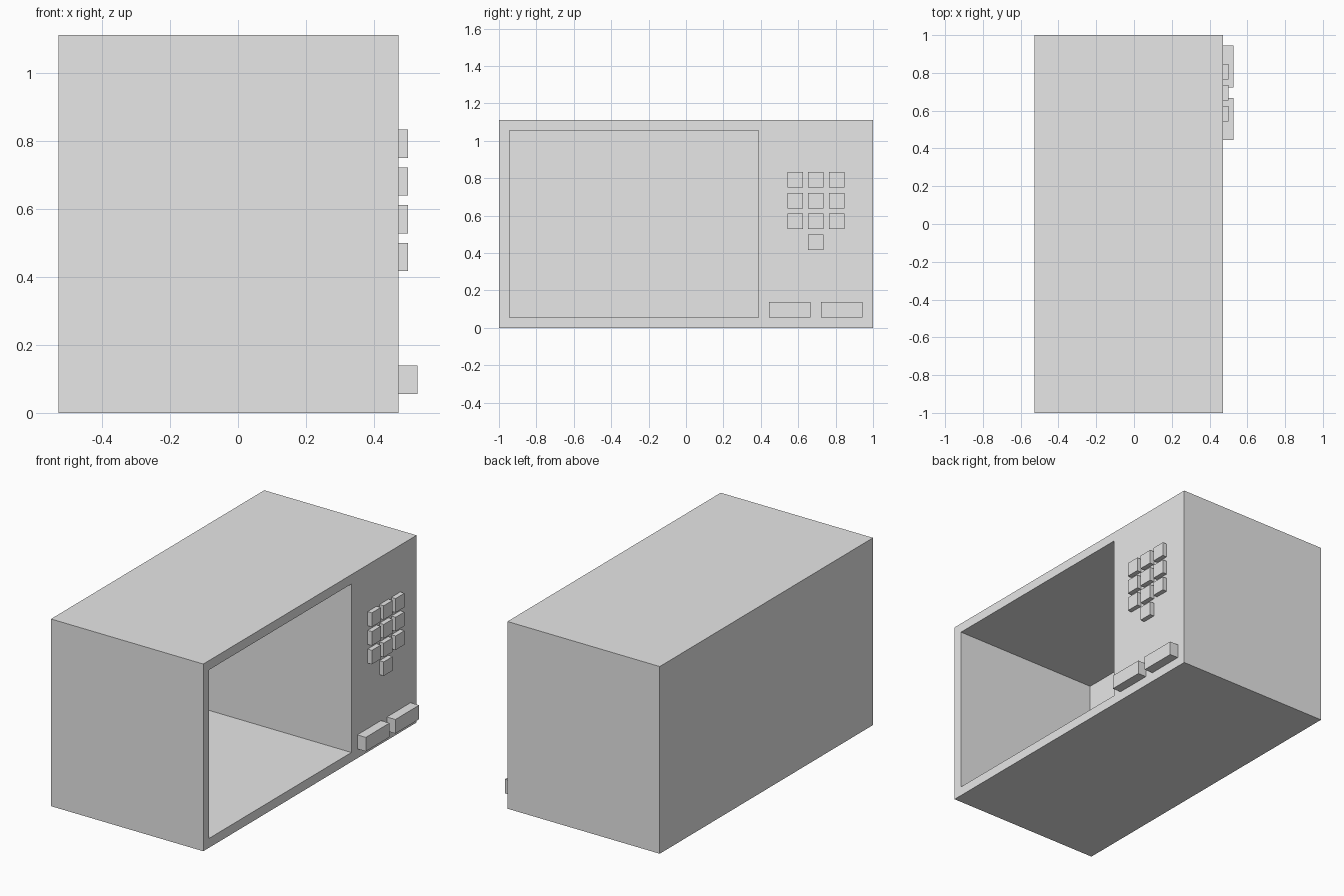
import bpy

if "Cube" in bpy.data.objects:
    bpy.data.objects.remove(bpy.data.objects["Cube"])

U = 1 / 36            # base module: half a wall thickness
FRONT = 17 * U        # x of the control face

grey = bpy.data.materials.new("light_grey")
grey.diffuse_color = (0.8, 0.8, 0.8, 1)
grey.use_nodes = True
grey.node_tree.nodes["Principled BSDF"].inputs["Base Color"].default_value = grey.diffuse_color


def box(name, x, y, z):
    """Axis-aligned box from (min, max) ranges."""
    lo, hi = zip(x, y, z)
    bpy.ops.mesh.primitive_cube_add(size=1)
    ob = bpy.context.object
    ob.name = name
    for v in ob.data.vertices:
        v.co = [a if c < 0 else b for c, a, b in zip(v.co, lo, hi)]
    ob.data.materials.append(grey)
    return ob


# Oven body with an open cooking cavity
body = box("oven_body", (-19 * U, FRONT), (-1, 1), (0, 40 * U))
cutter = box("cavity_cutter", (-17 * U, FRONT + 0.1), (-34 * U, 14 * U), (2 * U, 38 * U))
cut = body.modifiers.new("cavity", 'BOOLEAN')
cut.operation = 'DIFFERENCE'
cut.solver = 'EXACT'
cut.object = cutter
bpy.context.view_layer.objects.active = body
bpy.ops.object.modifier_apply(modifier=cut.name)
bpy.data.objects.remove(cutter, do_unlink=True)

# Keypad: three rows of three keys plus one centred below
keys = [(c, r) for r in range(3) for c in range(3)] + [(1, 3)]
for c, r in keys:
    y, z = (19.5 + 4 * c) * U, (27 - 4 * r) * U
    box("keypad_button", (FRONT, FRONT + U), (y, y + 3 * U), (z, z + 3 * U))

# Two wide buttons along the bottom of the panel
for name, y in (("left_wide_button", 16 * U), ("right_wide_button", 26 * U)):
    box(name, (FRONT, FRONT + 2 * U), (y, y + 8 * U), (2 * U, 5 * U))
